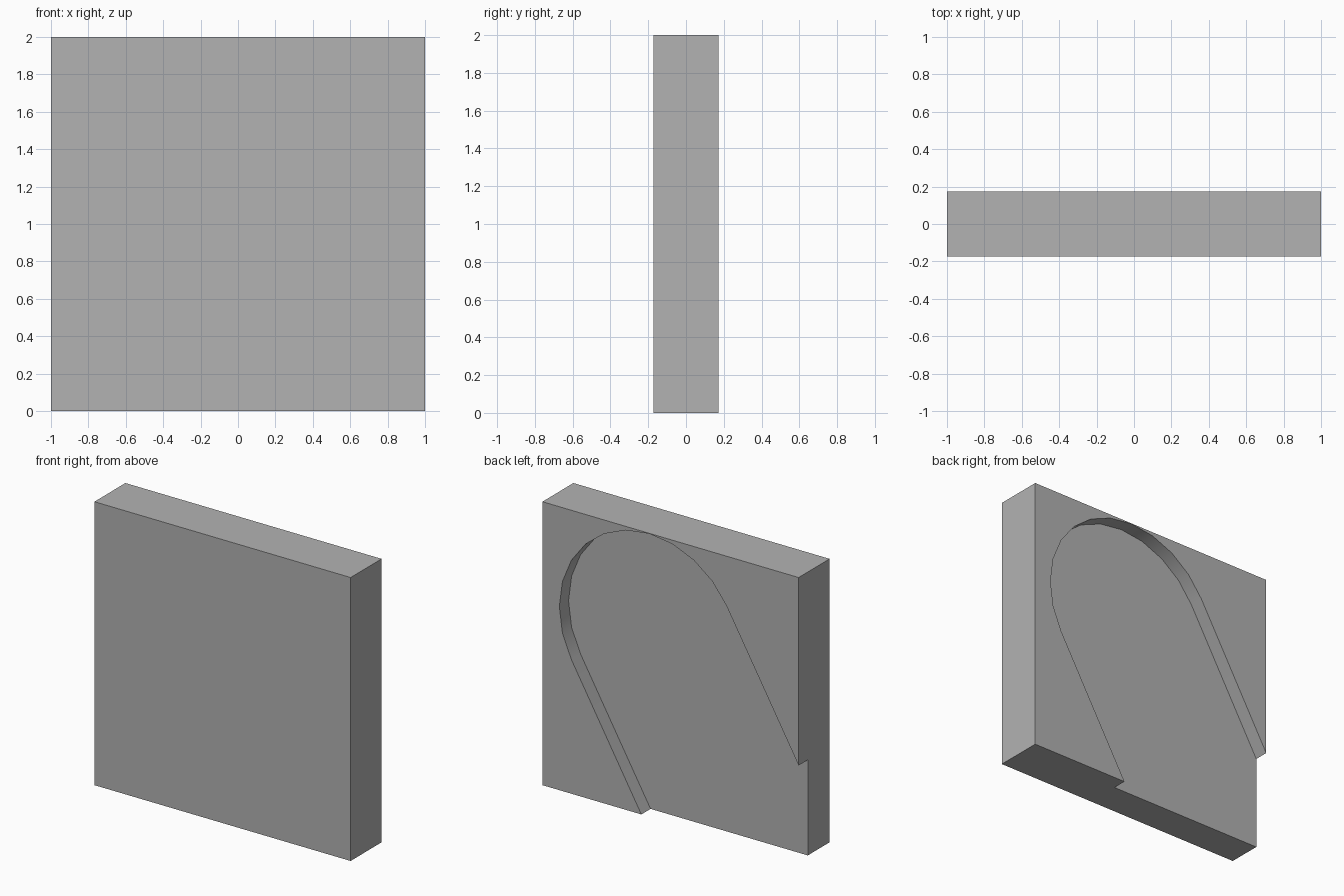
import bpy
import bmesh
from math import cos, sin, radians
from mathutils import Vector

HALF_DEPTH = 0.1725
FLOOR_Y = 0.07            # level of the recessed floor on the back
RADIUS = 0.70
CENTRE = Vector((0.168, 1.297))
TILT = 60                 # slope of the channel in degrees
ARC_STEPS = 12

cube = bpy.data.objects.get("Cube")
if cube:
    bpy.data.objects.remove(cube, do_unlink=True)

grey = bpy.data.materials.new("plain grey")
grey.use_nodes = True
colour = (0.448, 0.448, 0.448, 1)
grey.diffuse_color = colour
grey.node_tree.nodes["Principled BSDF"].inputs["Base Color"].default_value = colour


def prism(name, outline, y0, y1):
    """Extrude an x-z outline from y0 to y1."""
    bm = bmesh.new()
    face = bm.faces.new([bm.verts.new((x, y0, z)) for x, z in outline])
    new = bmesh.ops.extrude_face_region(bm, geom=[face])["geom"]
    bmesh.ops.translate(bm, vec=(0, y1 - y0, 0),
                        verts=[v for v in new if isinstance(v, bmesh.types.BMVert)])
    bmesh.ops.recalc_face_normals(bm, faces=bm.faces)
    mesh = bpy.data.meshes.new(name)
    bm.to_mesh(mesh)
    bm.free()
    mesh.materials.append(grey)
    obj = bpy.data.objects.new(name, mesh)
    bpy.context.collection.objects.link(obj)
    return obj


# Square block
block = prism("square_block", [(-1, 0), (1, 0), (1, 2), (-1, 2)],
              -HALF_DEPTH, HALF_DEPTH)

# Round-ended channel running diagonally out of the lower corner
outline = []
for i in range(ARC_STEPS + 1):
    a = radians(TILT - 90 + 180 * i / ARC_STEPS)
    outline.append(CENTRE + RADIUS * Vector((cos(a), sin(a))))
run = Vector((cos(radians(TILT)), sin(radians(TILT)))) * -3
outline += [outline[-1] + run, outline[0] + run]
cutter = prism("channel_cutter", outline, FLOOR_Y, HALF_DEPTH + 0.2)
cutter.hide_render = True

# Cut the channel into the back
cut = block.modifiers.new("channel", "BOOLEAN")
cut.operation = "DIFFERENCE"
cut.solver = "EXACT"
cut.object = cutter
bpy.ops.object.select_all(action="DESELECT")
block.select_set(True)
bpy.context.view_layer.objects.active = block
bpy.ops.object.modifier_apply(modifier=cut.name)
bpy.data.objects.remove(cutter, do_unlink=True)

# Smooth the curved wall, keep the corners sharp
bpy.ops.object.shade_smooth_by_angle(angle=radians(30))
